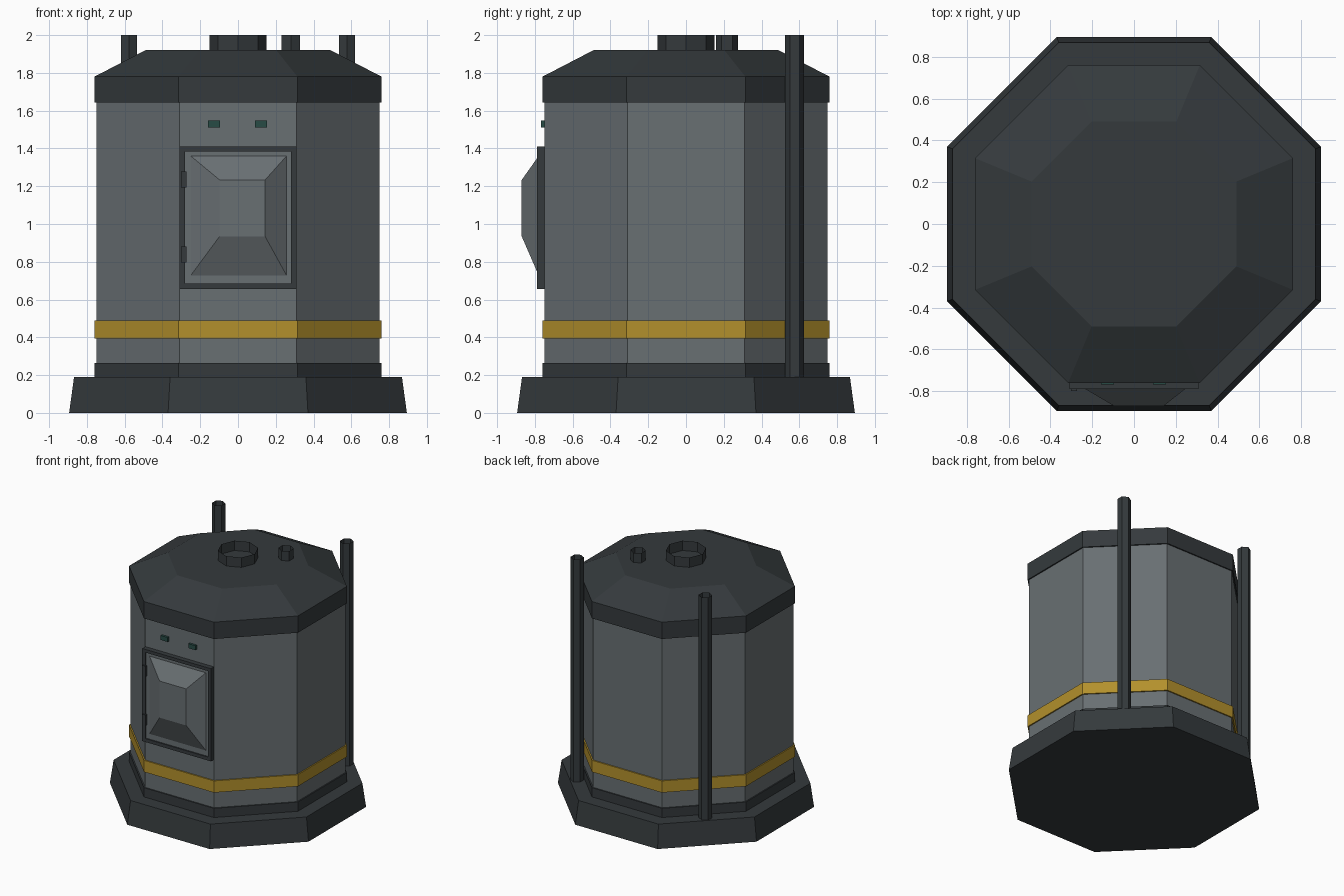
import bpy, bmesh, math

if "Cube" in bpy.data.objects:
    bpy.data.objects.remove(bpy.data.objects["Cube"])


def material(name, rgb):
    m = bpy.data.materials.new(name)
    m.diffuse_color = (*rgb, 1)
    m.use_nodes = True
    m.node_tree.nodes["Principled BSDF"].inputs["Base Color"].default_value = m.diffuse_color
    return m


DARK = material("dark_metal", (0.035, 0.042, 0.046))
BODY = material("grey_metal", (0.14, 0.16, 0.17))
YELLOW = material("yellow_paint", (0.45, 0.28, 0.025))
TEAL = material("teal_glass", (0.02, 0.07, 0.06))


def loft(name, rings, mat, caps=True):
    """Join matching point rings with quads, optionally closing both ends."""
    bm = bmesh.new()
    loops = [[bm.verts.new(p) for p in ring] for ring in rings]
    n = len(loops[0])
    for a, b in zip(loops, loops[1:]):
        for i in range(n):
            j = (i + 1) % n
            bm.faces.new((a[i], a[j], b[j], b[i]))
    if caps:
        bm.faces.new(loops[0][::-1])
        bm.faces.new(loops[-1])
    mesh = bpy.data.meshes.new(name)
    bm.to_mesh(mesh)
    bm.free()
    mesh.materials.append(mat)
    ob = bpy.data.objects.new(name, mesh)
    bpy.context.collection.objects.link(ob)
    return ob


def ngon(n, r, z, x=0, y=0, start=math.pi / 2):
    return [(x + r * math.cos(start + i * math.tau / n),
             y + r * math.sin(start + i * math.tau / n), z) for i in range(n)]


def octagon_part(name, profile, mat):
    """Eight-sided solid from (apothem, z) pairs, flats facing the axes."""
    k = 1 / math.cos(math.pi / 8)
    return loft(name, [ngon(8, a * k, z, start=math.pi / 8) for a, z in profile], mat)


def tube(name, n, r, x, y, z0, z1):
    """Thin open tube."""
    return loft(name, [ngon(n, r, z, x, y) for z in (z0, z1)], DARK, caps=False)


def rect(x0, x1, z0, z1, y):
    return [(x0, y, z0), (x1, y, z0), (x1, y, z1), (x0, y, z1)]


def plate(name, x0, x1, z0, z1, y_back, y_front, mat):
    return loft(name, [rect(x0, x1, z0, z1, y) for y in (y_back, y_front)], mat)


# Octagonal shell
octagon_part("base", [(0.894, 0), (0.868, 0.19)], DARK)
octagon_part("body", [(0.75, 0.19), (0.75, 1.70)], BODY)
octagon_part("lower_band", [(0.76, 0.18), (0.76, 0.265)], DARK)
octagon_part("yellow_band", [(0.76, 0.393), (0.76, 0.488)], YELLOW)
octagon_part("roof", [(0.76, 1.643), (0.76, 1.78), (0.49, 1.92)], DARK)

# Roof vents and rear poles
tube("roof_vent", 8, 0.15, 0, 0, 1.91, 2.0)
tube("small_vent", 6, 0.057, 0.28, 0.217, 1.91, 2.0)
for side, sx in (("left", -1), ("right", 1)):
    tube(side + "_pole", 6, 0.05, sx * 0.577, 0.575, 0.185, 2.0)

# Door frame: four-sided ring of rectangular section
outer, inner = (-0.309, 0.309, 0.657, 1.411), (-0.281, 0.281, 0.685, 1.385)
loft("door_frame", [rect(*outer, -0.745), rect(*outer, -0.79),
                    rect(*inner, -0.79), rect(*inner, -0.745)], DARK, caps=False)

# Door panel with off-centre raised bulge
plate("door_panel", -0.281, 0.281, 0.685, 1.385, -0.745, -0.78, BODY)
loft("door_bulge", [rect(-0.25, 0.257, 0.728, 1.36, -0.78),
                    rect(-0.097, 0.143, 0.935, 1.233, -0.87)], BODY)

# Hinges and indicator lights
for name, z in (("lower", 0.838), ("upper", 1.236)):
    plate(name + "_hinge", -0.301, -0.272, z - 0.043, z + 0.043, -0.77, -0.798, DARK)
for name, x in (("left", -0.127), ("right", 0.122)):
    plate(name + "_light", x - 0.032, x + 0.032, 1.512, 1.548, -0.74, -0.768, TEAL)
